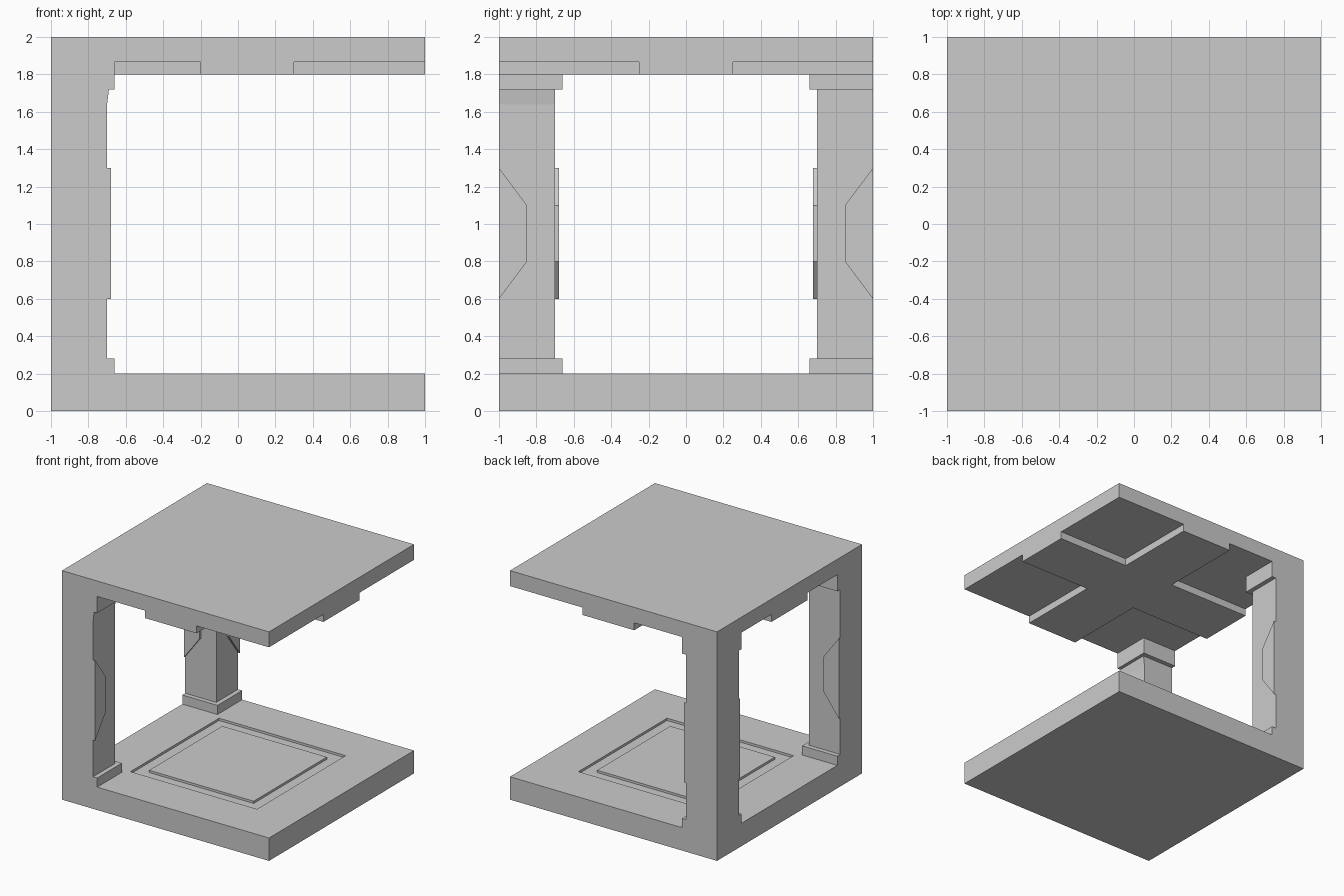
import bpy
import bmesh
from mathutils import Vector

cube = bpy.data.objects.get("Cube")
if cube:
    bpy.data.objects.remove(cube)

grey = bpy.data.materials.new("light_grey")
grey.use_nodes = True
COLOUR = (0.6, 0.6, 0.6, 1)
grey.diffuse_color = COLOUR
grey.node_tree.nodes["Principled BSDF"].inputs["Base Color"].default_value = COLOUR


def finish(name, bm):
    bmesh.ops.recalc_face_normals(bm, faces=bm.faces)
    mesh = bpy.data.meshes.new(name)
    bm.to_mesh(mesh)
    bm.free()
    mesh.materials.append(grey)
    obj = bpy.data.objects.new(name, mesh)
    bpy.context.collection.objects.link(obj)
    return obj


def prism(bm, points, direction):
    """Flat outline pushed along a direction into a solid."""
    face = bm.faces.new([bm.verts.new(p) for p in points])
    cap = bmesh.ops.extrude_face_region(bm, geom=[face], use_keep_orig=True)
    verts = [g for g in cap["geom"] if isinstance(g, bmesh.types.BMVert)]
    bmesh.ops.translate(bm, verts=verts, vec=Vector(direction))


def box(bm, x0, x1, y0, y1, z0, z1):
    prism(bm, [(x0, y0, z0), (x1, y0, z0), (x1, y1, z0), (x0, y1, z0)], (0, 0, z1 - z0))


# Floor slab with a sunken square groove around a central tile
bm = bmesh.new()
box(bm, -1, 1, -1, 1, 0, 0.2)
bmesh.ops.recalc_face_normals(bm, faces=bm.faces)
top = max(bm.faces, key=lambda f: f.calc_center_median().z)
bmesh.ops.inset_region(bm, faces=[top], thickness=0.55)
for offset, drop in ((0, -0.02), (0.15, 0), (0, 0.02)):
    if drop:
        # step the face straight down or up
        result = bmesh.ops.extrude_face_region(bm, geom=[top])
        bmesh.ops.delete(bm, geom=[top], context='FACES_ONLY')
        top = next(g for g in result["geom"] if isinstance(g, bmesh.types.BMFace))
        bmesh.ops.translate(bm, verts=top.verts, vec=(0, 0, drop))
    else:
        bmesh.ops.inset_region(bm, faces=[top], thickness=offset)
finish("floor_slab", bm)

# Ceiling slab with a cross of beams below it
bm = bmesh.new()
box(bm, -1, 1, -1, 1, 1.865, 2)
finish("ceiling_slab", bm)
xa, xb, y = -0.2, 0.3, 0.25
bm = bmesh.new()
prism(bm, [(p[0], p[1], 1.8) for p in (
    (xa, -1), (xb, -1), (xb, -y), (1, -y), (1, y), (xb, y),
    (xb, 1), (xa, 1), (xa, y), (-1, y), (-1, -y), (xa, -y))], (0, 0, 0.065))
finish("ceiling_cross_beams", bm)

# Two corner pillars, each with a foot, a capital and two tapered plates
PLATE = ((1, 0.6), (0.85, 0.8), (0.85, 1.1), (1, 1.3))
for side, s in (("front", -1), ("back", 1)):
    for part, width, z0, z1 in (("foot", 0.34, 0.2, 0.28),
                                ("shaft", 0.3, 0.28, 1.72),
                                ("capital", 0.34, 1.72, 1.865)):
        bm = bmesh.new()
        box(bm, -1, width - 1, s, s * (1 - width), z0, z1)
        finish(f"{side}_pillar_{part}", bm)
    bm = bmesh.new()
    prism(bm, [(-0.7, s * a, z) for a, z in PLATE], (0.02, 0, 0))
    finish(f"{side}_pillar_side_plate", bm)
    bm = bmesh.new()
    prism(bm, [(-a, s * 0.7, z) for a, z in PLATE], (0, -s * 0.02, 0))
    finish(f"{side}_pillar_inner_plate", bm)

# Small wedge under the front capital
bm = bmesh.new()
prism(bm, [(-0.7, -1, 1.64), (-0.69, -1, 1.72), (-0.7, -1, 1.72)], (0, 0.3, 0))
finish("front_capital_wedge", bm)
